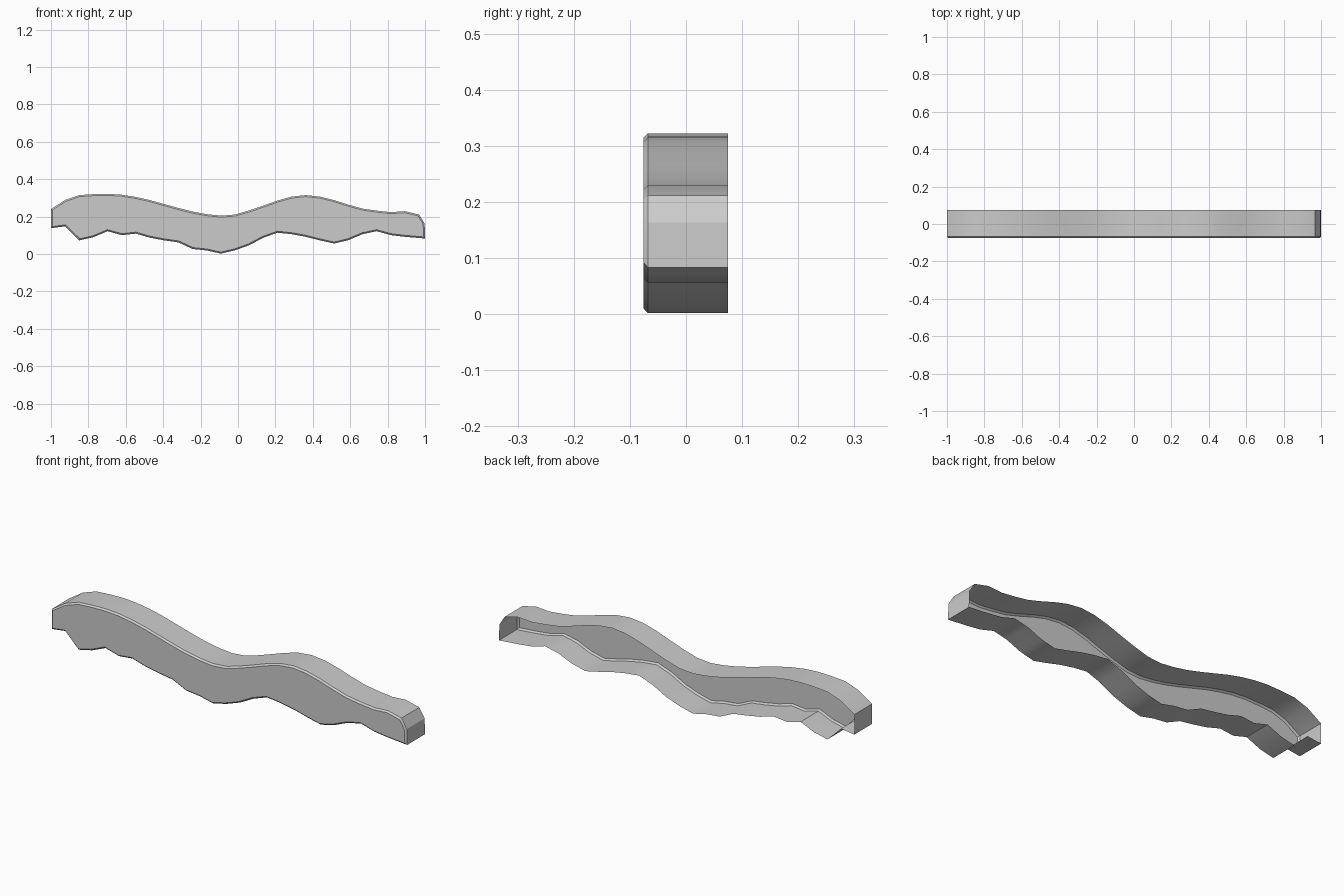
import bpy, bmesh, math
from mathutils import Vector

if "Cube" in bpy.data.objects:
    bpy.data.objects.remove(bpy.data.objects["Cube"])

# Wavy outline heights, sampled at an even step along x
STEP = 0.0757
TOP = [0.240, 0.289, 0.315, 0.320, 0.322, 0.317, 0.305, 0.288, 0.267, 0.246,
       0.227, 0.213, 0.205, 0.211, 0.233, 0.259, 0.286, 0.307, 0.315, 0.307,
       0.288, 0.264, 0.243, 0.232, 0.224, 0.229, 0.211]
BOTTOM = [0.138, 0.148, 0.073, 0.090, 0.122, 0.101, 0.109, 0.087, 0.073, 0.062,
          0.027, 0.019, 0.002, 0.020, 0.047, 0.087, 0.114, 0.106, 0.092, 0.073,
          0.056, 0.074, 0.106, 0.122, 0.101, 0.092]
Y_FRONT, Y_BEVEL, Y_BACK, INSET = -0.076, -0.068, 0.075, 0.008


def row(heights):
    return [Vector((-1 + STEP * i, z)) for i, z in enumerate(heights)]


def inset(points, d):
    """Mitred inward offset of a counter-clockwise outline."""
    result = []
    for i, p in enumerate(points):
        a = (p - points[i - 1]).normalized()
        b = (points[(i + 1) % len(points)] - p).normalized()
        na, nb = Vector((-a.y, a.x)), Vector((-b.y, b.x))
        result.append(p + (na + nb) * d / (1 + na.dot(nb)))
    return result


# Counter-clockwise as seen from the front, with a chamfered right end
outline = row(BOTTOM) + [Vector((1, 0.083)), Vector((0.998, 0.163))] + row(TOP)[::-1]

# Open-backed shell: side wall, bevelled rim and front face
bm = bmesh.new()
loops = [[bm.verts.new((p.x, y, p.y)) for p in pts] for pts, y in (
    (outline, Y_BACK), (outline, Y_BEVEL), (inset(outline, INSET), Y_FRONT))]
n = len(outline)
for back, front in zip(loops, loops[1:]):
    for i in range(n):
        j = (i + 1) % n
        bm.faces.new((front[i], back[i], back[j], front[j]))
bm.faces.new(loops[-1])

mesh = bpy.data.meshes.new("wavy_trim")
bm.to_mesh(mesh)
bm.free()
trim = bpy.data.objects.new("wavy_trim", mesh)
bpy.context.collection.objects.link(trim)

# Smooth along the waves, crisp at the rim and corners
bpy.context.view_layer.objects.active = trim
trim.select_set(True)
bpy.ops.object.shade_smooth_by_angle(angle=math.radians(30))
